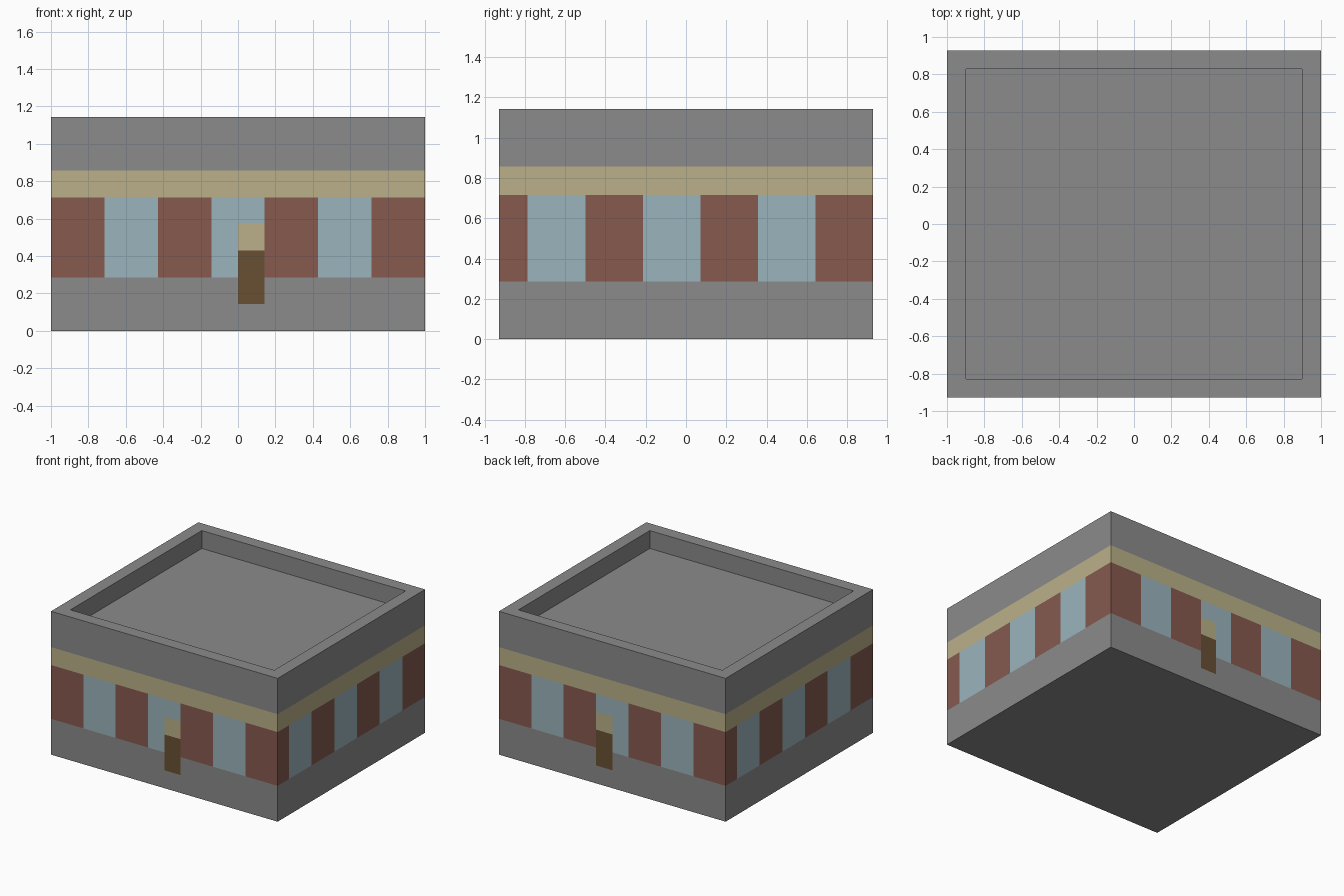
import bpy, bmesh
from mathutils import Vector

cube = bpy.data.objects.get("Cube")
if cube:
    bpy.data.objects.remove(cube, do_unlink=True)

UNIT = 1 / 7                      # one block; the building is 14 x 13 x 8 blocks
HALF_X, HALF_Y, HEIGHT = 7, 6.5, 8


def linear(hex_code):
    rgb = [int(hex_code[i:i + 2], 16) / 255 for i in range(0, 6, 2)]
    return [c / 12.92 if c < 0.04045 else ((c + 0.055) / 1.055) ** 2.4 for c in rgb] + [1]


PALETTE = {"concrete": "8b8b8b", "brick": "865a4f", "glass": "9bb4bc",
           "sandstone": "bab089", "door_wood": "695033"}
NAMES = list(PALETTE)


def make_material(name):
    mat = bpy.data.materials.new(name)
    mat.use_nodes = True
    mat.diffuse_color = linear(PALETTE[name])
    bsdf = mat.node_tree.nodes["Principled BSDF"]
    bsdf.inputs["Base Color"].default_value = mat.diffuse_color
    bsdf.inputs["Roughness"].default_value = 0.9
    return mat


def wall_colour(face):
    """Name the colour of a face from its height, side and position along the wall."""
    c, n = face.calc_center_median(), face.normal
    if abs(n.z) > 0.5 or c.z > 6:
        return "concrete"
    if abs(n.y) > 0.5:            # front and back walls, each with a door
        if 0 < c.x < 1 and 1 < c.z < 4:
            return "door_wood" if c.z < 3 else "sandstone"
        stripe = (c.x + HALF_X) // 2
    else:                         # side walls, half a turn apart
        along = c.y if n.x > 0 else -c.y
        stripe = (along + HALF_Y + 1) // 2
    if c.z < 2:
        return "concrete"
    if c.z > 5:
        return "sandstone"
    return "glass" if stripe % 2 else "brick"


def cut(bm, faces, point, normal):
    geom = set(faces)
    for f in faces:
        geom.update(f.edges, f.verts)
    bmesh.ops.bisect_plane(bm, geom=list(geom), plane_co=point, plane_no=normal)


# Solid block
bm = bmesh.new()
bmesh.ops.create_cube(bm, size=1)
bmesh.ops.scale(bm, vec=(2 * HALF_X, 2 * HALF_Y, HEIGHT), verts=bm.verts)
bmesh.ops.translate(bm, vec=(0, 0, HEIGHT / 2), verts=bm.verts)

# Sunken roof behind a parapet
bm.normal_update()
roof = max(bm.faces, key=lambda f: f.calc_center_median().z)
bmesh.ops.inset_region(bm, faces=[roof], thickness=1)
floor = bmesh.ops.extrude_discrete_faces(bm, faces=[roof])["faces"][0]
bmesh.ops.translate(bm, vec=(0, 0, -1), verts=floor.verts)

# Horizontal bands
for z in (1, 2, 3, 4, 5, 6):
    cut(bm, bm.faces[:], Vector((0, 0, z)), Vector((0, 0, 1)))


# Window and door divisions in the middle bands
def middle_walls(axis):
    bm.normal_update()
    return [f for f in bm.faces if abs(f.normal[axis]) > 0.5
            and 1 < f.calc_center_median().z < 5]


for x in (-5, -3, -1, 0, 1, 3, 5):
    cut(bm, middle_walls(1), Vector((x, 0, 0)), Vector((1, 0, 0)))
for i in range(1, 13):
    cut(bm, middle_walls(0), Vector((0, i - HALF_Y, 0)), Vector((0, 1, 0)))

# Colours
bmesh.ops.recalc_face_normals(bm, faces=bm.faces)
bm.normal_update()
for f in bm.faces:
    f.material_index = NAMES.index(wall_colour(f))

bmesh.ops.scale(bm, vec=(UNIT, UNIT, UNIT), verts=bm.verts)
mesh = bpy.data.meshes.new("building")
bm.to_mesh(mesh)
bm.free()
for name in NAMES:
    mesh.materials.append(make_material(name))
bpy.context.collection.objects.link(bpy.data.objects.new("building", mesh))
